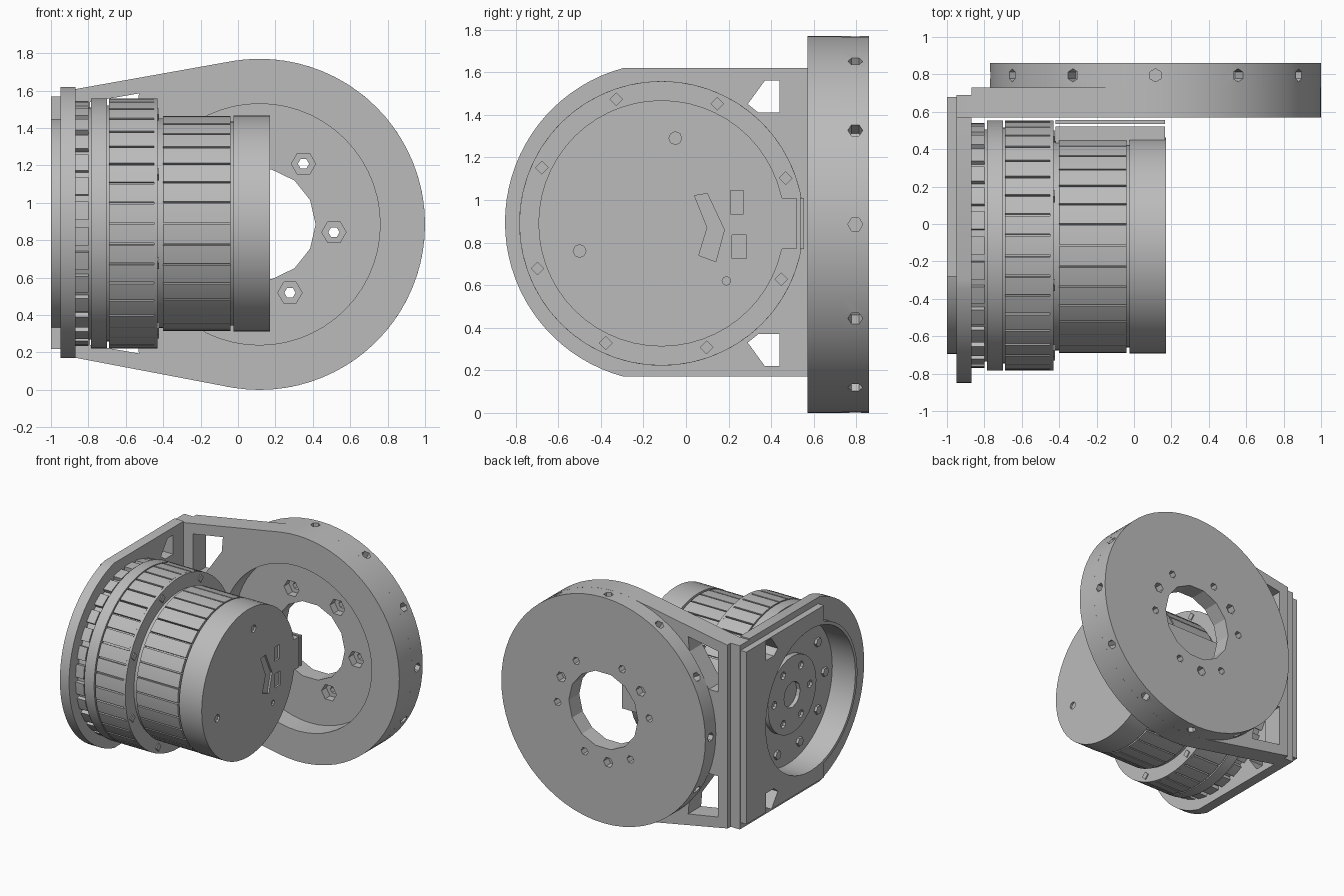
import bpy, bmesh
from math import cos, sin, pi, radians
from mathutils import Vector

if "Cube" in bpy.data.objects:
    bpy.data.objects.remove(bpy.data.objects["Cube"], do_unlink=True)

gray = bpy.data.materials.new("machined_gray")
gray.use_nodes = True
gray.diffuse_color = (0.5, 0.5, 0.5, 1)
gray.node_tree.nodes["Principled BSDF"].inputs["Base Color"].default_value = (0.5, 0.5, 0.5, 1)

WHEEL = (0.115, 0.885)    # x, z of the wheel axis
MOTOR = (-0.115, 0.89)    # y, z of the motor axis
MID = 0.89                # mirror height


def circle(c, r, n=56, start=0.0):
    return [(c[0] + r * cos(start + 2 * pi * i / n), c[1] + r * sin(start + 2 * pi * i / n))
            for i in range(n)]


def arc(c, r, a0, a1, n=36):
    angles = [radians(a0 + (a1 - a0) * i / n) for i in range(n + 1)]
    return [(c[0] + r * cos(a), c[1] + r * sin(a)) for a in angles]


def slotted(c, r, n, depth, width):
    """Round outline with n narrow radial slots."""
    pts = []
    for i in range(n):
        a, h = 2 * pi * i / n, pi / n
        for rad, off in ((r - depth, -width), (r - depth, width), (r, width), (r, h), (r, 2 * h - width)):
            pts.append((c[0] + rad * cos(a + off), c[1] + rad * sin(a + off)))
    return pts


def flip(pts):
    return [(u, 2 * MID - z) for u, z in pts]


def box_pts(c, w, h):
    return [(c[0] + sx * w / 2, c[1] + sz * h / 2) for sx, sz in ((-1, -1), (1, -1), (1, 1), (-1, 1))]


def prism(name, pts, axis, a, b):
    """Extrude an outline along x (points are y, z) or y (points are x, z)."""
    bm = bmesh.new()
    place = (lambda p: (a, p[0], p[1])) if axis == "X" else (lambda p: (p[0], a, p[1]))
    face = bm.faces.new([bm.verts.new(place(p)) for p in pts])
    new = bmesh.ops.extrude_face_region(bm, geom=[face])["geom"]
    move = Vector((b - a, 0, 0)) if axis == "X" else Vector((0, b - a, 0))
    bmesh.ops.translate(bm, vec=move, verts=[v for v in new if isinstance(v, bmesh.types.BMVert)])
    bmesh.ops.recalc_face_normals(bm, faces=bm.faces)
    mesh = bpy.data.meshes.new(name)
    bm.to_mesh(mesh)
    bm.free()
    mesh.materials.append(gray)
    ob = bpy.data.objects.new(name, mesh)
    bpy.context.collection.objects.link(ob)
    return ob


def cut(ob, cutters):
    """Subtract each cutter, then drop it."""
    bpy.ops.object.select_all(action="DESELECT")
    ob.select_set(True)
    bpy.context.view_layer.objects.active = ob
    for c in cutters:
        c.hide_render = True
        mod = ob.modifiers.new("cut", "BOOLEAN")
        mod.operation, mod.solver, mod.object = "DIFFERENCE", "EXACT", c
        bpy.ops.object.modifier_apply(modifier=mod.name)
        bpy.data.objects.remove(c, do_unlink=True)


# Tapered back plate and thinner web, with open round seat and two windows
window = [(-0.79, 1.54), (-0.53, 1.585), (-0.54, 1.47), (-0.71, 1.22), (-0.79, 1.22)]
for name, left, y0, y1 in (("back_plate", -0.95, 0.57, 0.69), ("back_web", -0.87, 0.69, 0.73)):
    outline = [(left, 1.61), (left, 0.17), (-0.86, 0.17)]
    outline += arc(WHEEL, 0.885, -99, 99, 44) + [(-0.86, 1.61)]
    plate = prism(name, outline, "Y", y0, y1)
    cut(plate, [prism("seat_cutter", circle(WHEEL, 0.645), "Y", 0.5, 0.8)]
        + [prism("window_cutter", w, "Y", 0.5, 0.8) for w in (window, flip(window))])

# Wheel disc with centre bore, bolt holes and radial rim holes
wheel = prism("wheel_disc", circle(WHEEL, 0.885, 64), "Y", 0.73, 0.86)
cutters = [prism("bore_cutter", circle(WHEEL, 0.3, 14), "Y", 0.6, 1)]
for p in circle(WHEEL, 0.4, 6, radians(-6)):
    cutters.append(prism("bolt_cutter", circle(p, 0.03, 6), "Y", 0.6, 1))
    cutters.append(prism("counterbore_cutter", circle(p, 0.065, 6), "Y", 0.6, 0.79))
for p in circle(WHEEL, 0.4, 3, radians(24)):
    cutters.append(prism("pin_cutter", circle(p, 0.04, 6), "Y", 0.8, 1))
for k in range(12):
    hole = prism("rim_cutter", circle((0, 0), 0.035, 6), "X", 0.80, 0.95)
    hole.rotation_euler = (0, -radians(30 * k), 0)
    hole.location = (WHEEL[0], 0.795, WHEEL[1])
    cutters.append(hole)
cut(wheel, cutters)

# Side plate: round-nosed inner layer and squared outer layer, both bored
inner = prism("side_plate", [(0.57, 0.17), (0.57, 1.62)]
              + arc((-0.1, 0.895), 0.75, 105, 255), "X", -0.95, -0.87)
outer = prism("side_plate_outer", [(0.68, 0.22), (0.68, 1.57), (-0.28, 1.57), (-0.28, 0.22)],
              "X", -1.0, -0.95)
corner = [(0.29, 1.45), (0.37, 1.56), (0.44, 1.56), (0.44, 1.41), (0.34, 1.41)]
for plate in (inner, outer):
    cut(plate, [prism("bore_cutter", circle(MOTOR, 0.575), "X", -1.1, -0.8)]
        + [prism("corner_cutter", c, "X", -1.1, -0.8) for c in (corner, flip(corner))])
prism("corner_post", [(-0.99, 0.22), (-0.87, 0.22), (-0.87, 1.57), (-0.99, 1.57)], "Y", 0.57, 0.68)

# Motor: locating sleeve and slotted flange, both hollow
sleeve = prism("motor_sleeve", circle(MOTOR, 0.58), "X", -1.0, -0.80)
flange = prism("motor_flange", slotted(MOTOR, 0.655, 30, 0.03, 0.03), "X", -0.87, -0.80)
for ob in (sleeve, flange):
    cut(ob, [prism("sleeve_cutter", circle(MOTOR, 0.555), "X", -1.1, -0.7)])
prism("motor_floor", circle(MOTOR, 0.62), "X", -0.80, -0.785)

# Motor: clamp ring, two ribbed drums and end cap
prism("clamp_ring", circle(MOTOR, 0.668), "X", -0.785, -0.70)
prism("clamp_gap", circle(MOTOR, 0.63), "X", -0.70, -0.69)
prism("large_drum", slotted(MOTOR, 0.668, 38, 0.02, 0.009), "X", -0.69, -0.45)
prism("large_drum_lip", circle(MOTOR, 0.668), "X", -0.45, -0.43)
prism("drum_neck", circle(MOTOR, 0.56), "X", -0.43, -0.40)
prism("small_drum", slotted(MOTOR, 0.575, 32, 0.02, 0.009), "X", -0.40, -0.04)
prism("cap_gap", circle(MOTOR, 0.545), "X", -0.04, -0.025)
cap = prism("end_cap", circle(MOTOR, 0.578), "X", -0.025, 0.17)
slots = [[(0.04, 1.02), (0.1, 1.03), (0.18, 0.86), (0.14, 0.71), (0.06, 0.74), (0.1, 0.87)],
         box_pts((0.24, 0.99), 0.06, 0.11), box_pts((0.25, 0.78), 0.07, 0.11),
         circle((-0.05, 1.29), 0.03, 8), circle((-0.5, 0.76), 0.03, 8), circle((0.19, 0.62), 0.02, 8)]
cut(cap, [prism("slot_cutter", s, "X", 0.155, 0.3) for s in slots])

# Connector block beside the drum, with its thin cover
prism("connector_block", box_pts((0.47, 0.89), 0.10, 0.24), "X", -0.42, 0.165)
prism("connector_cover", box_pts((0.545, 0.89), 0.02, 0.24), "X", -0.42, 0.165)

# Screws on the large drum, hub and bolts inside the sleeve
for p in circle(MOTOR, 0.62, 8, radians(20)):
    prism("drum_screw", circle(p, 0.032, 4), "X", -0.43, -0.422)
hub = prism("motor_hub", circle(MOTOR, 0.3, 32), "X", -0.84, -0.80)
cut(hub, [prism("hub_cutter", circle(MOTOR, 0.1, 12), "X", -1, -0.81)]
    + [prism("hub_cutter", circle(p, 0.03, 8), "X", -1, -0.82) for p in circle(MOTOR, 0.22, 6)])
for p in circle(MOTOR, 0.45, 10):
    prism("floor_bolt", circle(p, 0.035, 6), "X", -0.82, -0.80)

# Smooth rounds, keep edges sharp
bpy.ops.object.select_all(action="DESELECT")
for ob in bpy.context.scene.objects:
    if ob.type == "MESH":
        ob.select_set(True)
        bpy.context.view_layer.objects.active = ob
bpy.ops.object.shade_smooth_by_angle(angle=radians(25))
